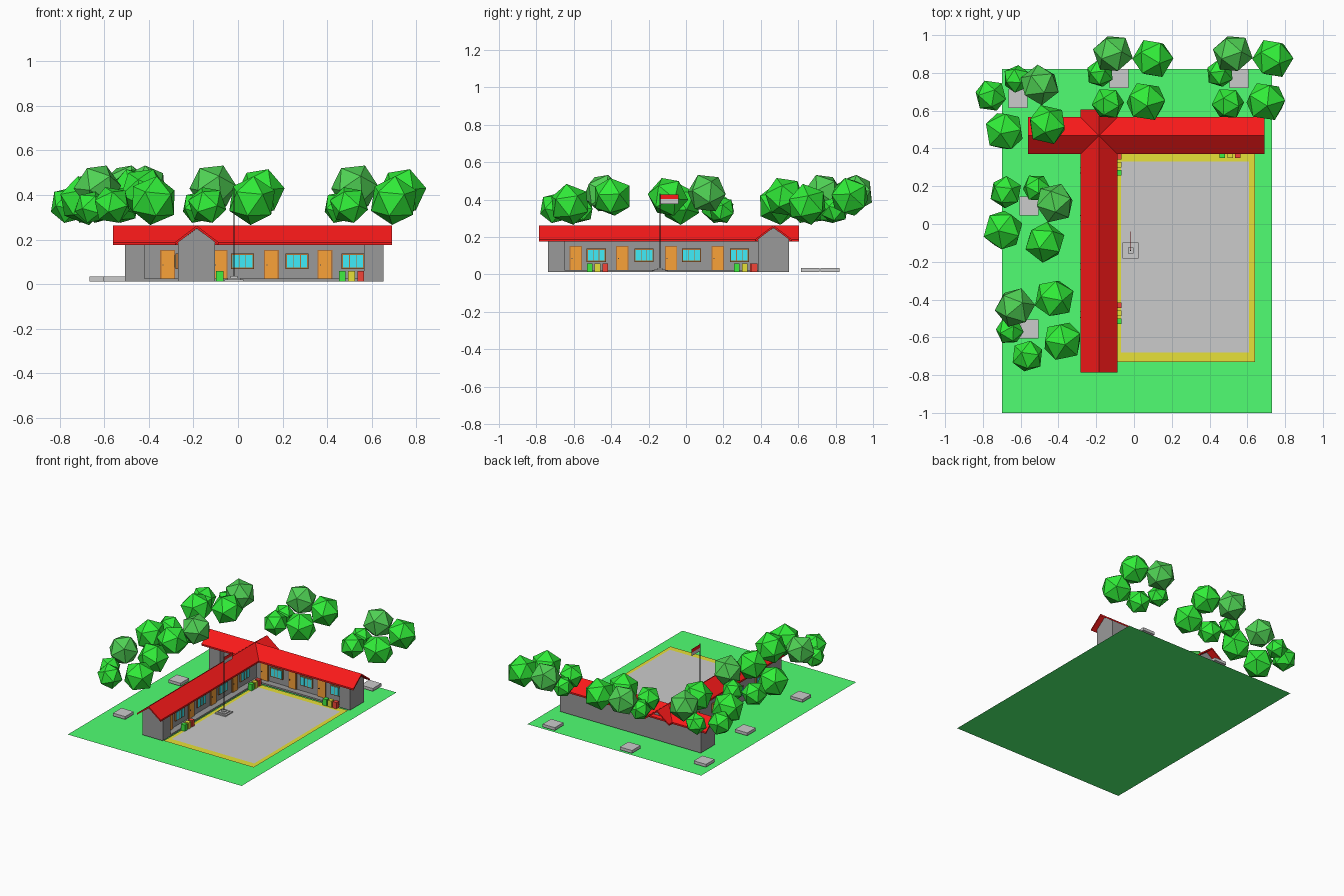
import bpy, math, random
from mathutils import Euler

if "Cube" in bpy.data.objects:
    bpy.data.objects.remove(bpy.data.objects["Cube"])

random.seed(4)
BASE = 0.013


def mat(name, r, g, b):
    m = bpy.data.materials.new(name)
    m.diffuse_color = (r, g, b, 1)
    m.use_nodes = True
    m.node_tree.nodes["Principled BSDF"].inputs["Base Color"].default_value = m.diffuse_color
    return m


RED = mat("roof_red", 0.95, 0.01, 0.01)
WALL = mat("wall_grey", 0.32, 0.32, 0.32)
GRASS = mat("grass", 0.08, 1.0, 0.17)
YELLOW = mat("yellow", 0.8, 0.75, 0.04)
WOOD = mat("door_orange", 0.95, 0.36, 0.04)
FRAME = mat("frame_brown", 0.45, 0.17, 0.04)
GLASS = mat("glass_cyan", 0.05, 0.85, 0.95)
DARK = mat("dark", 0.08, 0.08, 0.08)
WHITE = mat("white", 0.95, 0.95, 0.95)
GREEN = mat("bin_green", 0.05, 0.85, 0.05)
BINRED = mat("bin_red", 0.9, 0.06, 0.04)
LEAF = mat("leaf", 0.03, 0.85, 0.04)
LEAF2 = mat("leaf_light", 0.08, 0.65, 0.09)


def mesh(name, verts, faces, m=None):
    me = bpy.data.meshes.new(name)
    me.from_pydata(verts, [], faces)
    if m:
        me.materials.append(m)
    ob = bpy.data.objects.new(name, me)
    bpy.context.collection.objects.link(ob)
    # make normals consistent
    import bmesh
    bm = bmesh.new()
    bm.from_mesh(me)
    bmesh.ops.recalc_face_normals(bm, faces=bm.faces)
    bm.to_mesh(me)
    bm.free()
    return ob


def prism(name, profile, u0, u1, place, m=None):
    """Extrude a (v, z) profile along u; place maps (u, v, z) to the world."""
    n = len(profile)
    verts = [place(u, v, z) for u in (u0, u1) for v, z in profile]
    faces = [tuple(range(n)), tuple(range(2 * n - 1, n - 1, -1))]
    faces += [(i, (i + 1) % n, n + (i + 1) % n, n + i) for i in range(n)]
    return mesh(name, verts, faces, m)


def world(u, v, z):
    return (u, v, z)


def box(name, u0, u1, v0, v1, z0, z1, m=None, place=world):
    return prism(name, [(v0, z0), (v1, z0), (v1, z1), (v0, z1)], u0, u1, place, m)


def plane(name, x0, x1, y0, y1, z, m=None):
    return mesh(name, [(x0, y0, z), (x1, y0, z), (x1, y1, z), (x0, y1, z)], [(0, 1, 2, 3)], m)


# ground and courtyard
plane("lawn", -0.70, 0.73, -1.0, 0.82, 0, GRASS)
plane("yard_border", -0.10, 0.64, -0.73, 0.38, 0.010, YELLOW)
plane("yard_paving", -0.07, 0.61, -0.68, 0.33, BASE)

# wing frames: v points toward the courtyard
def wing_a(u, v, z):
    return (-0.185 + v, u, z)


def wing_b(u, v, z):
    return (u, 0.4675 - v, z)


HALF, INNER, EAVE = 0.083, 0.035, 0.098
HOUSE = [(-HALF, BASE), (HALF, BASE), (HALF, 0.188), (0, 0.25), (-HALF, 0.188)]
ROOF = [(-EAVE, 0.176), (-EAVE, 0.188), (0, 0.263), (EAVE, 0.188), (EAVE, 0.176), (0, 0.251)]


def window(name, c, v, side, place):
    w0, w1 = sorted((v - side * 0.01, v + side * 0.010))
    g0, g1 = sorted((v, v + side * 0.012))
    m0, m1 = sorted((v, v + side * 0.014))
    box(name + "_frame", c - 0.051, c + 0.051, w0, w1, 0.068, 0.138, FRAME, place)
    box(name + "_glass", c - 0.045, c + 0.045, g0, g1, 0.074, 0.132, GLASS, place)
    for k in (-0.015, 0.015):
        box(name + "_mullion", c + k - 0.0015, c + k + 0.0015, m0, m1, 0.074, 0.132, FRAME, place)


def wing(name, place, u0, u1, r0, r1, doors, windows, rear):
    box(name + "_rooms", u0, u1, -HALF, INNER, BASE, 0.19, WALL, place)
    box(name + "_floor", u0, u1, INNER, HALF, BASE, 0.025, WALL, place)
    for a, b in ((u0, u0 + 0.088), (u1 - 0.088, u1)):
        prism(name + "_end_block", HOUSE, a, b, place, WALL)
    prism(name + "_roof", ROOF, r0, r1, place, RED)
    for c in doors:
        box(name + "_door_frame", c - 0.033, c + 0.033, INNER, INNER + 0.006, 0.025, 0.153, FRAME, place)
        box(name + "_door", c - 0.028, c + 0.028, INNER, INNER + 0.009, 0.025, 0.148, WOOD, place)
        box(name + "_door_handle", c - 0.023, c - 0.018, INNER, INNER + 0.014, 0.083, 0.089, DARK, place)
    for c in windows:
        window(name + "_window", c, INNER, 1, place)
        if rear:
            window(name + "_rear_window", c, -HALF - 0.003, -1, place)


wing("side_wing", wing_a, -0.738, 0.55, -0.785, 0.605,
     [-0.59, -0.34, -0.08, 0.17], [-0.48, -0.225, 0.03, 0.285], True)
wing("back_wing", wing_b, -0.507, 0.652, -0.56, 0.69,
     [-0.316, -0.08, 0.15, 0.39], [-0.23, 0.02, 0.265, 0.515], False)

# sorting bins in sets of three
def bins(start, step, place):
    for i, m in enumerate((GREEN, YELLOW, BINRED)):
        c = start + i * step
        box("bin", c - 0.015, c + 0.015, HALF + 0.003, HALF + 0.036, BASE, 0.06, m, place)


bins(-0.515, 0.042, wing_a)
bins(0.272, 0.042, wing_a)
bins(0.468, 0.041, wing_b)

# flagpole with stepped base
px, py = -0.018, -0.14
for h, z0, z1 in ((0.043, BASE, 0.021), (0.030, 0.021, 0.028), (0.015, 0.028, 0.036)):
    box("flagpole_base", px - h, px + h, py - h, py + h, z0, z1)
bpy.ops.mesh.primitive_cylinder_add(vertices=8, radius=0.003, depth=0.40, location=(px, py, 0.232))
bpy.context.object.name = "flagpole"
bpy.context.object.data.materials.append(DARK)
box("flag_top", px - 0.001, px + 0.001, py, py + 0.10, 0.403, 0.428, RED)
box("flag_bottom", px - 0.001, px + 0.001, py, py + 0.10, 0.378, 0.403, WHITE)

# tree crowns: offsets from the planting slab, height, radius, rotation
CROWN = [(-0.032, 0.132, 0.435, 0.108, LEAF2), (0.18, 0.106, 0.415, 0.110, LEAF),
         (-0.10, 0.026, 0.345, 0.076, LEAF), (-0.058, -0.132, 0.355, 0.088, LEAF),
         (0.143, -0.122, 0.375, 0.112, LEAF)]
TURN = [Euler([random.uniform(0, 6) for _ in range(3)]) for _ in CROWN]
for sx, sy, deg in ((-0.08, 0.77, 0), (0.555, 0.77, 0), (-0.615, 0.665, -72),
                    (-0.555, 0.095, -97), (-0.555, -0.555, 20)):
    box("planting_slab", sx - 0.05, sx + 0.05, sy - 0.05, sy + 0.05, BASE, 0.034)
    a = math.radians(deg)
    for (dx, dy, z, r, m), t in zip(CROWN, TURN):
        x = sx + dx * math.cos(a) - dy * math.sin(a)
        y = sy + dx * math.sin(a) + dy * math.cos(a)
        rot = (Euler((0, 0, a)).to_matrix() @ t.to_matrix()).to_euler()
        bpy.ops.mesh.primitive_ico_sphere_add(subdivisions=1, radius=r, location=(x, y, z), rotation=rot)
        bpy.context.object.name = "tree_foliage"
        bpy.context.object.data.materials.append(m)
